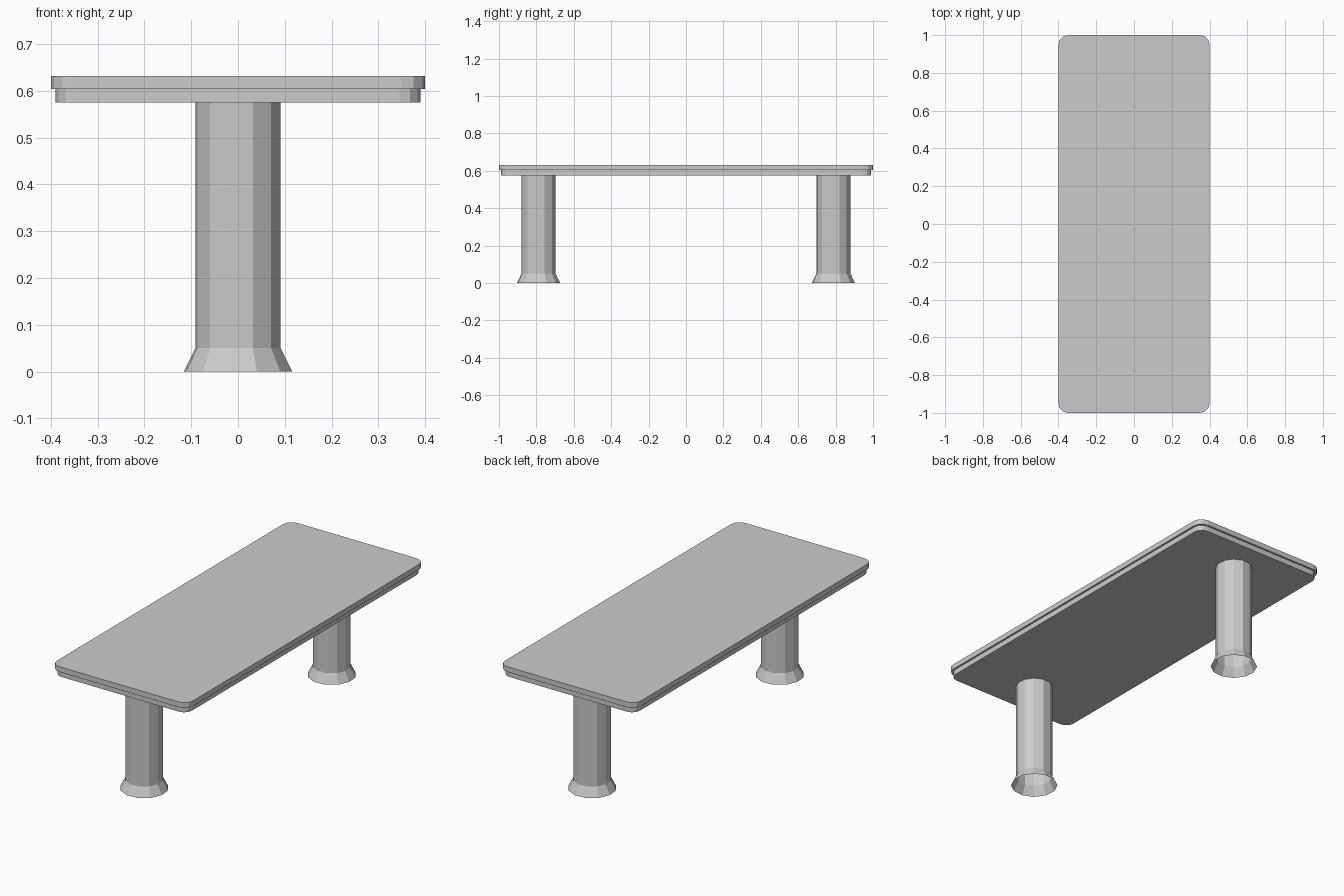
import bpy, bmesh
from math import sin, cos, pi, radians

if "Cube" in bpy.data.objects:
    bpy.data.objects.remove(bpy.data.objects["Cube"])


def loft(name, rings, cap_bottom=False, cap_top=False, location=(0, 0, 0)):
    """Skin a stack of equal-sized point rings, optionally capping the ends."""
    bm = bmesh.new()
    loops = [[bm.verts.new(p) for p in ring] for ring in rings]
    n = len(loops[0])
    for low, high in zip(loops, loops[1:]):
        for i in range(n):
            j = (i + 1) % n
            bm.faces.new((low[i], low[j], high[j], high[i]))
    if cap_bottom:
        bm.faces.new(loops[0][::-1])
    if cap_top:
        bm.faces.new(loops[-1])
    mesh = bpy.data.meshes.new(name)
    bm.to_mesh(mesh)
    bm.free()
    obj = bpy.data.objects.new(name, mesh)
    obj.location = location
    bpy.context.collection.objects.link(obj)
    return obj


def rounded_rect(hx, hy, r, z, segments=3):
    pts = []
    for k, (sx, sy) in enumerate([(1, 1), (-1, 1), (-1, -1), (1, -1)]):
        for s in range(segments + 1):
            a = (k + s / segments) * pi / 2
            pts.append((sx * (hx - r) + r * cos(a), sy * (hy - r) + r * sin(a), z))
    return pts


def circle(r, z, sides=12, turn=radians(-10)):
    return [(r * cos(turn + 2 * pi * i / sides),
             r * sin(turn + 2 * pi * i / sides), z) for i in range(sides)]


# Stepped tabletop: narrower lower tier, wider upper tier
lower = (0.39, 0.99, 0.045)
upper = (0.40, 1.00, 0.05)
loft("tabletop", [rounded_rect(*lower, 0.575), rounded_rect(*lower, 0.604),
                  rounded_rect(*upper, 0.604), rounded_rect(*upper, 0.632)],
     cap_bottom=True, cap_top=True)

# Two hollow faceted legs with flared feet, open underneath
for name, y in (("front_leg", -0.788), ("back_leg", 0.788)):
    loft(name, [circle(0.118, 0), circle(0.0927, 0.05), circle(0.0927, 0.575)],
         location=(0, y, 0))
